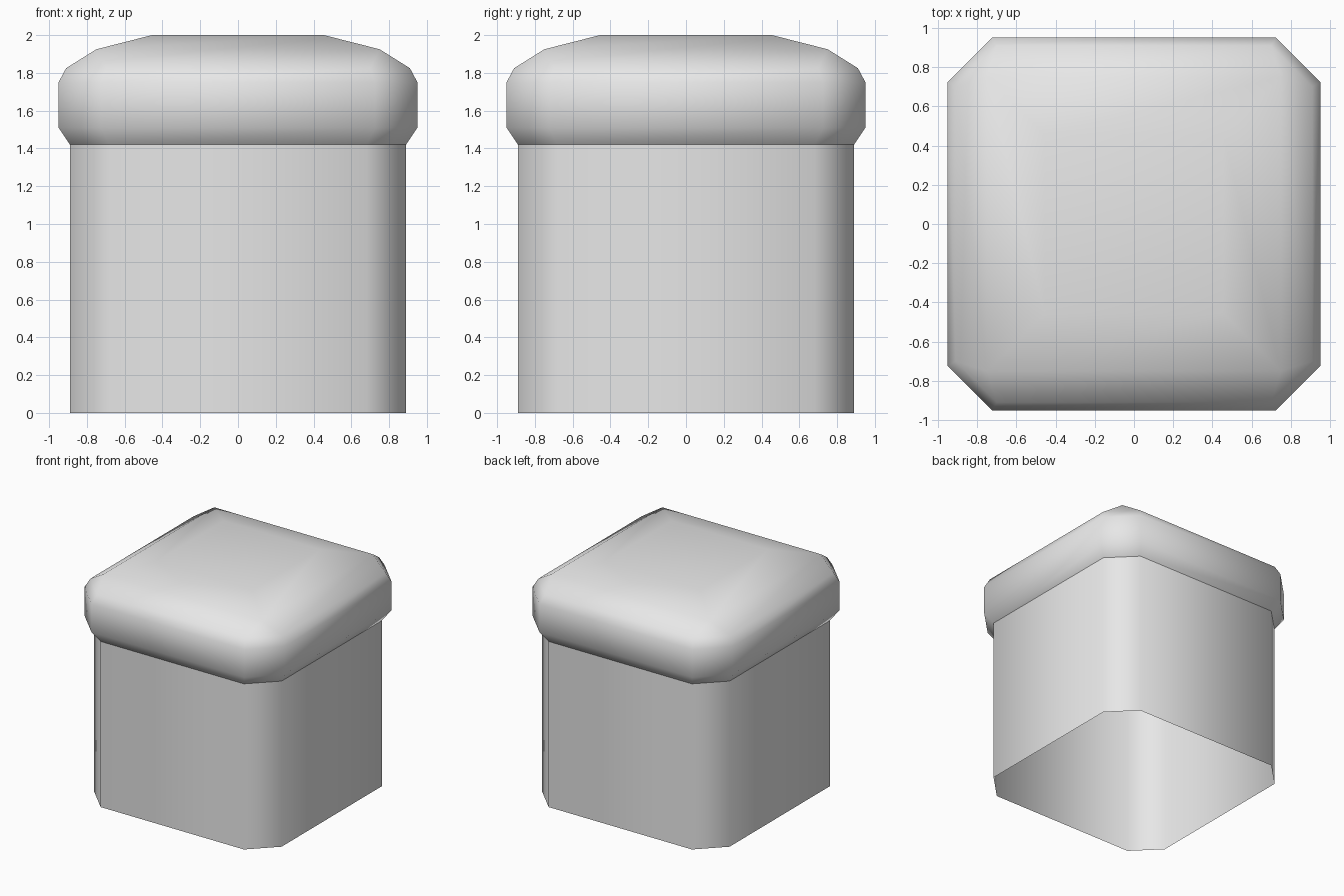
import bpy
import bmesh
from math import radians
from mathutils import Matrix, Vector

cube = bpy.data.objects.get("Cube")
if cube:
    bpy.data.objects.remove(cube, do_unlink=True)

# Single grey finish
grey = bpy.data.materials.new("light grey")
grey.use_nodes = True
colour = (0.8, 0.8, 0.8, 1)
grey.diffuse_color = colour
grey.node_tree.nodes["Principled BSDF"].inputs["Base Color"].default_value = colour


def ring(bm, half, flat, z):
    """Square ring whose corners are cut where flat < half."""
    verts = []
    for k in range(4):
        turn = Matrix.Rotation(radians(90 * k), 3, 'Z')
        for side in (-flat, flat):
            verts.append(bm.verts.new(turn @ Vector((half, side, z))))
    return verts


def loft(name, profile, cap_top):
    """Skin a stack of (half width, flat half length, height) rings."""
    bm = bmesh.new()
    rings = [ring(bm, *row) for row in profile]
    for low, high in zip(rings, rings[1:]):
        for i in range(8):
            j = (i + 1) % 8
            bm.faces.new((low[i], low[j], high[j], high[i]))
    if cap_top:
        bm.faces.new(rings[-1])
    # Uncut corners collapse to a single point
    bmesh.ops.remove_doubles(bm, verts=bm.verts, dist=0.0001)
    for face in bm.faces:
        face.smooth = True
    mesh = bpy.data.meshes.new(name)
    bm.to_mesh(mesh)
    bm.free()
    mesh.materials.append(grey)
    obj = bpy.data.objects.new(name, mesh)
    bpy.context.collection.objects.link(obj)
    return obj


# Hollow post, open at the bottom
loft("post_body", [(0.89, 0.68, 0), (0.89, 0.68, 1.42)], False)

# Cushioned cap with square upper corners
loft("post_cap", [
    (0.89, 0.68, 1.42),
    (0.95, 0.725, 1.51),
    (0.95, 0.725, 1.75),
    (0.91, 0.7, 1.825),
    (0.75, 0.75, 1.925),
    (0.455, 0.455, 2.0),
], True)
